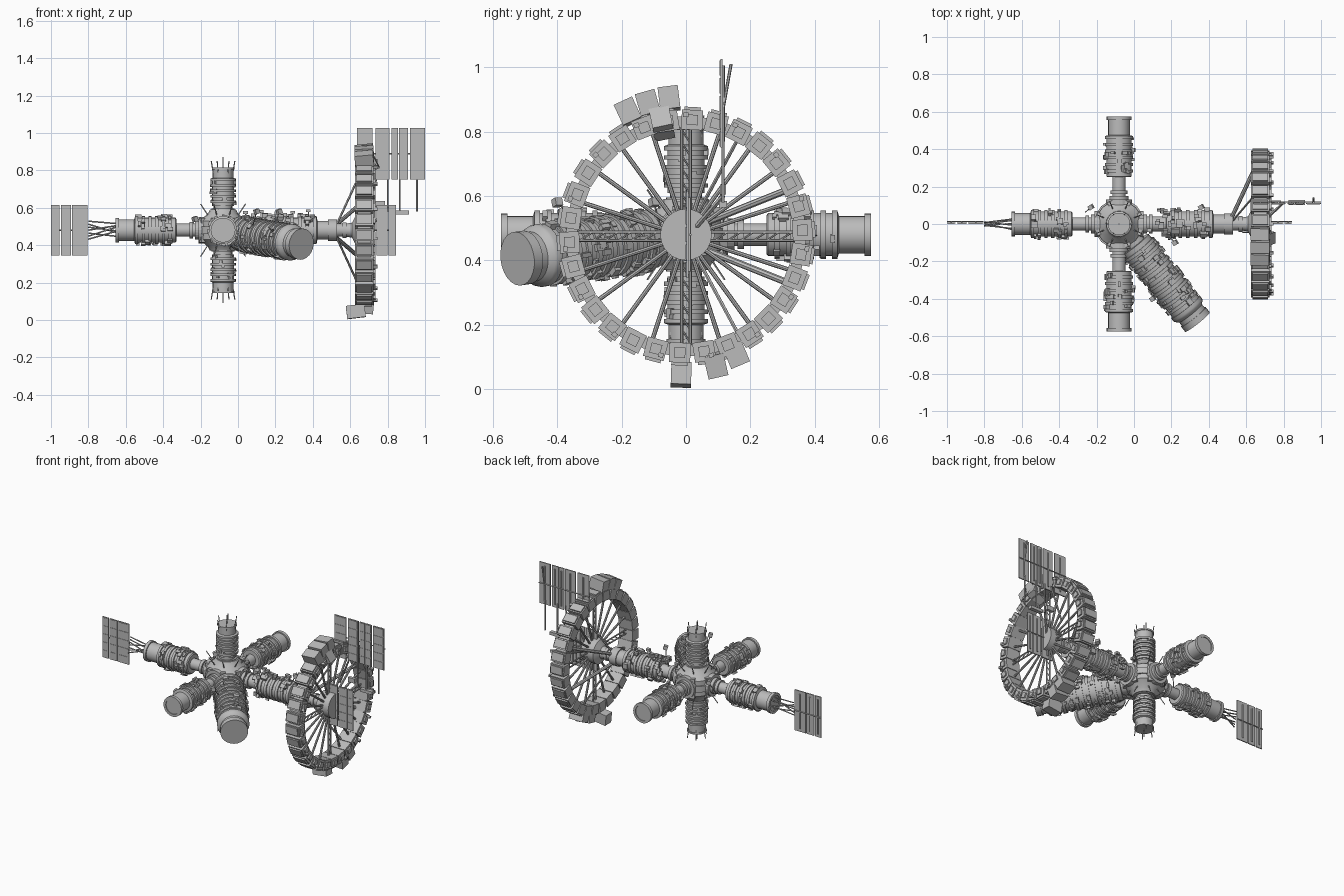
import bpy, bmesh, math, random
from mathutils import Matrix, Vector

random.seed(7)
cube = bpy.data.objects.get("Cube")
if cube:
    bpy.data.objects.remove(cube, do_unlink=True)

grey = bpy.data.materials.new("station_grey")
grey.use_nodes = True
grey.diffuse_color = (0.5, 0.5, 0.5, 1)
grey.node_tree.nodes["Principled BSDF"].inputs["Base Color"].default_value = (0.5, 0.5, 0.5, 1)

HUB = Vector((-0.08, 0, 0.48))
RING = Vector((0.675, 0, 0.475))


def finish(name, bm, smooth=False):
    bmesh.ops.recalc_face_normals(bm, faces=bm.faces)
    mesh = bpy.data.meshes.new(name)
    bm.to_mesh(mesh)
    bm.free()
    mesh.materials.append(grey)
    obj = bpy.data.objects.new(name, mesh)
    bpy.context.collection.objects.link(obj)
    if smooth:
        bpy.ops.object.select_all(action='DESELECT')
        obj.select_set(True)
        bpy.context.view_layer.objects.active = obj
        bpy.ops.object.shade_smooth_by_angle(angle=math.radians(35))
    return obj


def frame(origin, direction):
    """Matrix whose local z runs along the direction."""
    return Matrix.Translation(origin) @ Vector(direction).to_track_quat('Z', 'Y').to_matrix().to_4x4()


def add_box(bm, matrix, size):
    bmesh.ops.create_cube(bm, size=1, matrix=matrix @ Matrix.Diagonal((*size, 1)))


def add_rod(bm, a, b, radius, sides=6):
    a, b = Vector(a), Vector(b)
    bmesh.ops.create_cone(bm, cap_ends=True, segments=sides, radius1=radius, radius2=radius,
                          depth=(b - a).length, matrix=frame((a + b) / 2, b - a))


def add_lathe(bm, matrix, profile, sides=24):
    """Spin (distance, radius) pairs about local z and cap both ends."""
    rings = []
    for d, r in profile:
        rings.append([bm.verts.new(matrix @ Vector((r * math.cos(i * math.tau / sides),
                                                    r * math.sin(i * math.tau / sides), d)))
                      for i in range(sides)])
    for low, high in zip(rings, rings[1:]):
        for i in range(sides):
            j = (i + 1) % sides
            bm.faces.new((low[i], low[j], high[j], high[i]))
    bm.faces.new(rings[0])
    bm.faces.new(rings[-1])


def ribbed(start, end, radius, count, rise=0.008):
    """Profile points of a hull with raised bands."""
    step = (end - start) / count
    points = []
    for i in range(count):
        d = start + i * step
        points += [(d, radius), (d + step * .55, radius),
                   (d + step * .55, radius + rise), (d + step, radius + rise)]
    return points


def add_clutter(bm, matrix, start, end, radius, count, scale=1.0):
    """Small equipment boxes scattered over a hull."""
    for _ in range(count):
        size = [random.uniform(.012, .035) * scale for _ in range(2)] + [random.uniform(.01, .026) * scale]
        place = (Matrix.Rotation(random.uniform(0, math.tau), 4, 'Z')
                 @ Matrix.Translation((radius, 0, random.uniform(start, end)))
                 @ Matrix.Rotation(math.pi / 2, 4, 'Y'))
        add_box(bm, matrix @ place, size)


def module(name, direction, profile, clutter, radius, count, scale=1.0):
    m = frame(HUB, direction)
    bm = bmesh.new()
    add_lathe(bm, m, profile)
    finish(name, bm, True)
    bm = bmesh.new()
    add_clutter(bm, m, *clutter, radius, count, scale)
    finish(name + "_equipment", bm)


# Central hub with docking collars
bm = bmesh.new()
add_lathe(bm, frame(HUB, (0, 0, 1)), [(-.11, .07), (-.09, .08), (-.05, .125), (-.02, .125), (-.02, .135),
                                      (.02, .135), (.02, .125), (.05, .125), (.09, .08), (.11, .07)], 16)
finish("central_hub", bm, True)
bm = bmesh.new()
for axis in ((1, 0, 0), (-1, 0, 0), (0, 1, 0), (0, -1, 0)):
    add_lathe(bm, frame(HUB, axis), [(.08, .07), (.13, .07), (.13, .05), (.15, .05)])
for i in range(8):
    a = (i + .5) * math.tau / 8
    out = Vector((math.cos(a), math.sin(a), 0))
    for s in (-1, 1):
        add_rod(bm, HUB + out * .08 + Vector((0, 0, s * .07)), HUB + out * .13 + Vector((0, 0, s * .14)), .003)
        add_box(bm, frame(HUB + out * .12 + Vector((0, 0, s * .05)), out), (.03, .03, .02))
finish("hub_collars_and_rods", bm)

# Three equal side modules
side = ([(.1, .035), (.16, .035), (.16, .045), (.18, .045), (.18, .035), (.25, .035), (.25, .06)]
        + ribbed(.255, .47, .067, 6)
        + [(.475, .058), (.555, .058), (.555, .066), (.575, .066), (.575, .05), (.57, .05)])
for name, axis in (("back_module", (0, 1, 0)), ("front_module", (0, -1, 0)), ("right_module", (-1, 0, 0))):
    module(name, axis, side, (.27, .46), .074, 34)

# Upper and lower modules with antenna rods
tower = ([(.08, .062), (.115, .062), (.115, .05), (.13, .05)] + ribbed(.13, .275, .058, 5, .01)
         + [(.28, .055), (.325, .055), (.325, .06), (.335, .06)])
for name, s in (("upper_module", 1), ("lower_module", -1)):
    module(name, (0, 0, s), tower, (.14, .27), .062, 18, .7)
    bm = bmesh.new()
    add_rod(bm, HUB + Vector((0, 0, s * .32)), HUB + Vector((0, 0, s * .39)), .003)
    for i in range(6):
        a = i * math.tau / 6
        out = Vector((math.cos(a), math.sin(a), 0))
        add_rod(bm, HUB + out * .05 + Vector((0, 0, s * .29)), HUB + out * .063 + Vector((0, 0, s * .37)), .003)
    finish(name + "_antennas", bm)

# Module leading to the wheel
link = ([(.1, .04), (.16, .04), (.16, .05), (.18, .05), (.18, .04), (.25, .04), (.25, .06)]
        + ribbed(.255, .5, .067, 6)
        + [(.505, .05), (.56, .05), (.56, .057), (.61, .057), (.61, .035), (.64, .035), (.64, .042),
           (.66, .042), (.66, .035), (.69, .04), (.71, .08), (.8, .08)])
module("wheel_module", (1, 0, 0), link, (.2, .49), .077, 45)
bm = bmesh.new()
for i in range(9):
    x = .04 + i * .042
    y = random.uniform(-.05, .05)
    top = random.uniform(.56, .59)
    add_rod(bm, (x, y, .52), (x, y, top), .003)
    add_box(bm, Matrix.Translation((x, y, top)), (.025, .02, .015))
for p in ((.22, -.1, .58), (.36, .09, .55), (-.23, .09, .54), (.1, -.4, .58)):
    base = Vector((p[0] - .03, p[1] * .7, .47))
    add_rod(bm, base, p, .003)
    add_box(bm, frame(p, (1, .6, .4)), (.025, .025, .025))
finish("mast_instruments", bm)

# Large diagonal module
main = ([(.08, .06), (.14, .06), (.14, .09)] + ribbed(.145, .59, .09, 11)
        + [(.6, .095), (.615, .078), (.64, .078), (.64, .084), (.675, .084)])
module("large_module", (.42, -.525, -.075), main, (.17, .56), .095, 80)

# Wheel: cabins around the rim
def cabin(bm, degrees, radius, size, x=0.0, tilt=0.0):
    m = (Matrix.Translation(RING) @ Matrix.Rotation(math.radians(degrees), 4, 'X')
         @ Matrix.Translation((x, radius, 0)) @ Matrix.Rotation(tilt, 4, 'Z'))
    add_box(bm, m, size)
    return m


bm = bmesh.new()
for i in range(30):
    angle = i * 12 + 3
    m = cabin(bm, angle, .362, (.1, .062, .066))
    add_box(bm, m @ Matrix.Translation((.053, 0, 0)), (.012, .032, .034))
    add_box(bm, m @ Matrix.Translation((0, .034, 0)), (.085, .012, .05))
    # Narrow connector to the next cabin
    cabin(bm, angle + 6, .355, (.07, .035, .03))
    if i % 2:
        add_box(bm, m @ Matrix.Translation((.06, .015, .02)), (.02, .014, .016))
finish("wheel_cabins", bm)

bm = bmesh.new()
for angle, radius, x, tilt in ((97, .43, 0, .1), (106, .43, 0, .05), (115, .425, 0, .1), (102, .36, .02, .45),
                               (268, .43, -.045, -.12), (283, .41, 0, .1), (293, .4, 0, 0)):
    cabin(bm, angle, radius, (.1, .07, .063), x, tilt)
finish("outer_wheel_cabins", bm)

# Spokes and braces
bm = bmesh.new()
for i in range(20):
    a = i * math.tau / 20
    out = Vector((0, math.cos(a), math.sin(a)))
    across = Vector((0, -math.sin(a), math.cos(a)))
    if i % 5:
        add_rod(bm, RING + out * .07, RING + out * .34, .007, 8)
    else:
        for s in (-.013, .013):
            add_rod(bm, RING + out * .06 + across * s, RING + out * .34 + across * s, .005)
        for k in range(6):
            d = .09 + k * .04
            add_rod(bm, RING + out * d - across * .013, RING + out * (d + .04) + across * .013, .003)
for s in (-1, 1):
    add_rod(bm, (.52, .03, .475 + s * .03), (.66, .33, .475 + s * .15), .011, 8)
    add_rod(bm, (.53, .02, .475 + s * .04), (.65, .16, .475 + s * .3), .006)
finish("wheel_spokes", bm, True)


# Solar panels: strips with raised cells in front and a spine tube behind
def panel(name, strips, y, low, high, rows=5):
    bm = bmesh.new()
    for x0, x1 in strips:
        mid, width = (x0 + x1) / 2, x1 - x0
        add_box(bm, Matrix.Translation((mid, y, (low + high) / 2)), (width, .007, high - low))
        cell = (high - low) / rows
        for r in range(rows):
            add_box(bm, Matrix.Translation((mid, y - .004, low + (r + .5) * cell)),
                    (width - .01, .004, cell - .008))
        add_rod(bm, (mid, y + .006, low + .02), (mid, y + .006, high - .02), .005)
    z = (low + high) / 2
    add_rod(bm, (strips[0][0], y + .008, z), (strips[-1][1], y + .008, z), .004)
    finish(name, bm)


panel("right_solar_panel", ((-1, -.955), (-.947, -.893), (-.887, -.805)), .005, .345, .615)
panel("left_solar_panel", ((.65, .73), (.74, .8), (.805, .845)), .005, .345, .615)
panel("upper_solar_panel", ((.635, .72), (.735, .81), (.82, .855), (.86, .908), (.92, 1)), .11, .75, 1.025)

# Panel supports
bm = bmesh.new()
for i in range(7):
    t = i - 3
    a = i * 2.4
    add_rod(bm, (-.63, .035 * math.cos(a), .48 + .035 * math.sin(a)), (-.8, .004 * t, .48 + .016 * t), .004)
for x in (.8, .865, .957):
    add_rod(bm, (x, .115, .58), (x, .115, .78), .005)
add_rod(bm, (.75, .115, .78), (.67, .115, .58), .006)
add_rod(bm, (.7, .02, .49), (.8, .115, .6), .008)
add_rod(bm, (.96, .14, 1.01), (.96, .115, .87), .005)
add_box(bm, Matrix.Translation((.87, .115, .575)), (.09, .025, .02))
add_box(bm, Matrix.Translation((.76, .115, .62)), (.05, .02, .03))
finish("panel_supports", bm)
